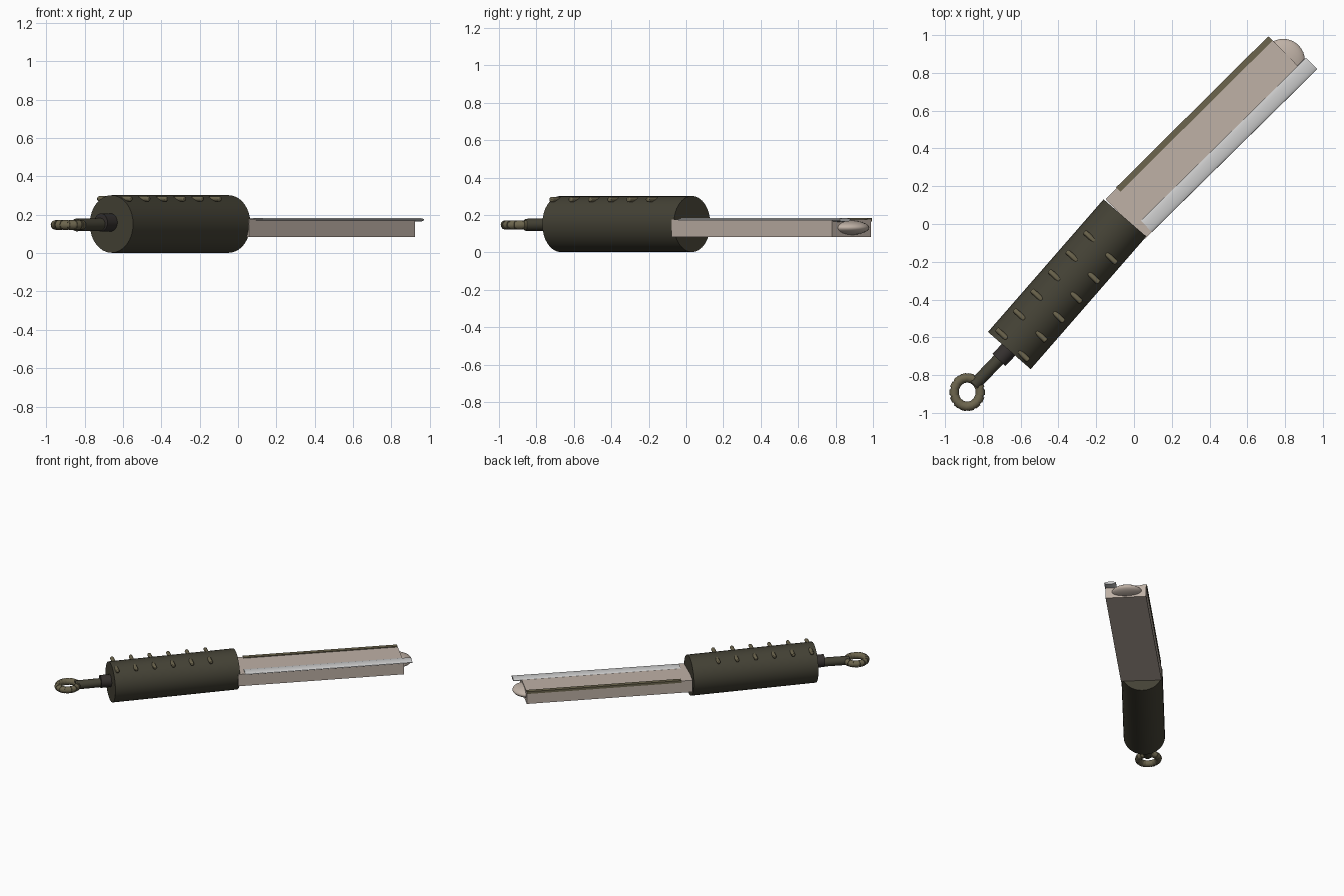
import bpy, math
from mathutils import Vector, Matrix

if "Cube" in bpy.data.objects:
    bpy.data.objects.remove(bpy.data.objects["Cube"])


def material(name, rgb):
    m = bpy.data.materials.new(name)
    m.diffuse_color = (*rgb, 1)
    m.use_nodes = True
    m.node_tree.nodes["Principled BSDF"].inputs["Base Color"].default_value = m.diffuse_color
    return m


GRIP = material("grip_dark", (0.058, 0.054, 0.036))
OLIVE = material("olive", (0.15, 0.13, 0.075))
COLLAR = material("collar_dark", (0.035, 0.03, 0.028))
BONE = material("blade_bone", (0.52, 0.44, 0.38))
STEEL = material("steel", (0.6, 0.6, 0.62))


def finish(name, mat, smooth=True):
    o = bpy.context.object
    o.name = name
    o.data.materials.append(mat)
    if smooth:
        bpy.ops.object.shade_smooth_by_angle(angle=math.radians(35))
    return o


def rod(name, a, b, r, mat, sides=24, flat=None):
    """Cylinder from a to b; flat = (half width, half height) makes it oval."""
    a, b = Vector(a), Vector(b)
    d = (b - a).normalized()
    bpy.ops.mesh.primitive_cylinder_add(vertices=sides, radius=1, depth=1)
    o = finish(name, mat)
    side = d.cross(Vector((0, 0, 1))).normalized()
    up = side.cross(d)
    w, h = flat or (r, r)
    m = Matrix((side * w, up * h, -d * (b - a).length)).transposed().to_4x4()
    o.data.transform(m)
    if m.determinant() < 0:
        o.data.flip_normals()
    o.location = (a + b) / 2
    return o


def bar(name, a, b, width, z0, z1, mat):
    """Box running from a to b in plan."""
    a, b = Vector(a), Vector(b)
    d, c = b - a, (a + b) / 2
    bpy.ops.mesh.primitive_cube_add(size=1, location=(c.x, c.y, (z0 + z1) / 2),
                                    rotation=(0, 0, math.atan2(d.y, d.x)))
    o = finish(name, mat, False)
    o.scale = (d.length, width, z1 - z0)
    return o


# Grip
rod("grip", (-0.66, -0.67, 0.152), (-0.048, 0.032, 0.152), 0.15, GRIP, 32)

# Two rows of six grip pegs
axis = Vector((0.093, 0.103, 0))
half = Vector((0.028, -0.026, 0))
for row, start in enumerate([(-0.70, -0.582, 0.283), (-0.585, -0.697, 0.283)]):
    for i in range(6):
        c = Vector(start) + axis * i
        peg = rod(f"grip_peg_{row}_{i}", c - half, c + half, 0.014, OLIVE, 12)
        bev = peg.modifiers.new("round", 'BEVEL')
        bev.width, bev.segments = 0.006, 2

# Collar and pommel stem
rod("collar", (-0.715, -0.72, 0.16), (-0.64, -0.64, 0.16), 0.047, COLLAR)
rod("stem", (-0.845, -0.852, 0.147), (-0.69, -0.69, 0.15), 0.033, GRIP)

# Pommel ring with wrapped bands
RC = Vector((-0.883, -0.89, 0.147))
RX, RY = 0.069, 0.075
bpy.ops.mesh.primitive_torus_add(location=RC, major_radius=0.072, minor_radius=0.022,
                                 major_segments=36, minor_segments=12)
ring = finish("pommel_ring", OLIVE)
ring.scale = (0.95, 1.05, 1)
for i in range(14):
    t = math.tau * i / 14
    c = RC + Vector((RX * math.cos(t), RY * math.sin(t), 0))
    tan = Vector((-math.sin(t), math.cos(t), 0)) * 0.015
    rod(f"ring_band_{i}", c - tan, c + tan, 0.025, OLIVE, 12)

# Blade body
bar("blade", (-0.0465, 0.027), (0.82, 0.885), 0.295, 0.083, 0.177, BONE)

# Rounded blade tip
bpy.ops.mesh.primitive_uv_sphere_add(segments=32, ring_count=16, radius=1,
                                     location=(0.79, 0.865, 0.132))
tip = finish("blade_tip", BONE)
tip.scale = (0.115, 0.115, 0.04)

# Back edge trim and cutting edge
bar("back_trim", (-0.083, 0.183), (0.722, 0.982), 0.032, 0.165, 0.183, OLIVE)
rod("cutting_edge", (0.065, -0.012, 0.174), (0.94, 0.85, 0.174), 0, STEEL, 24,
    flat=(0.043, 0.01))
